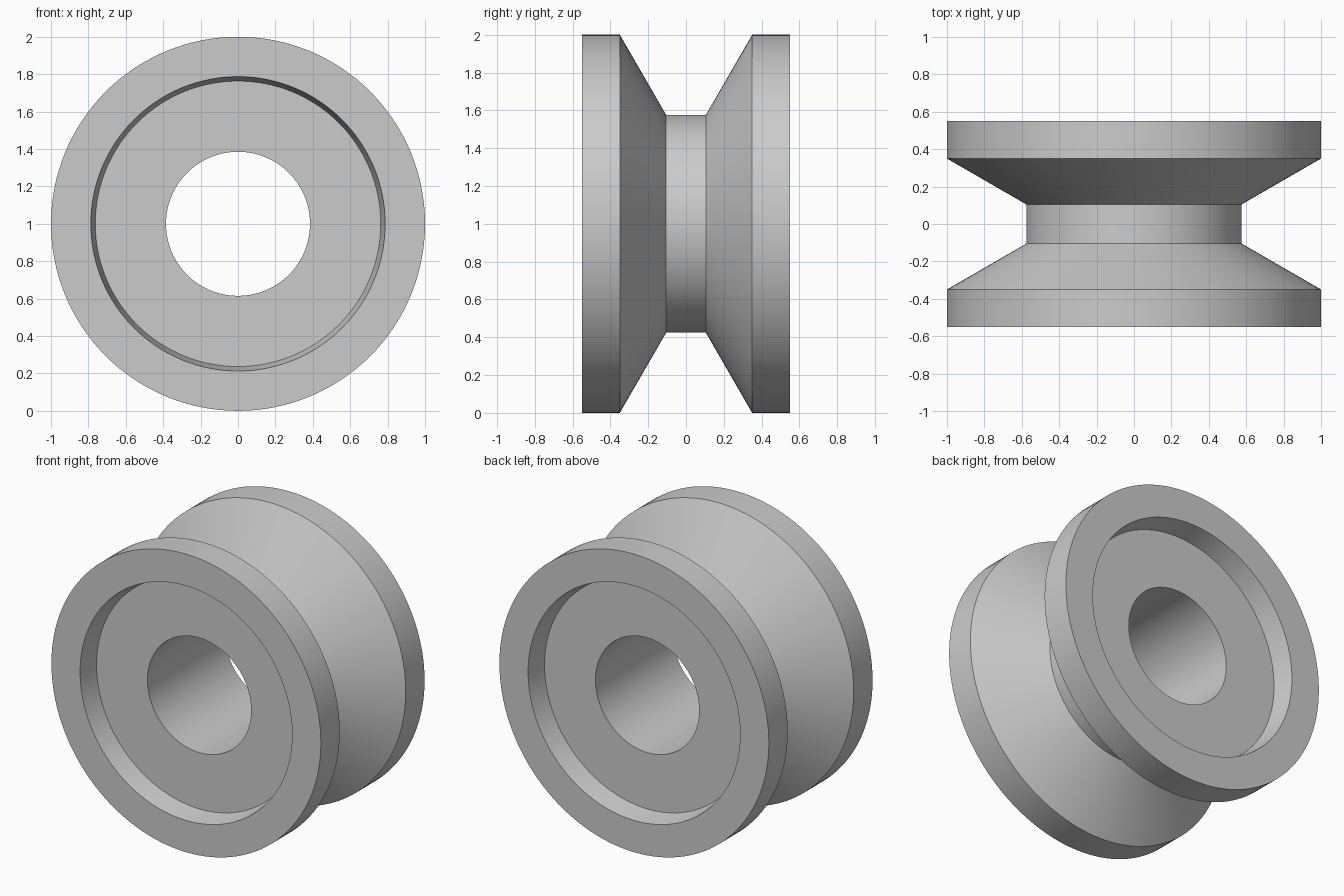
import bpy, bmesh
from math import radians, tau
from mathutils import Vector

if "Cube" in bpy.data.objects:
    bpy.data.objects.remove(bpy.data.objects["Cube"])

SEGMENTS = 128
AXIS_HEIGHT = 1.0

# Half section as (radius, distance from the middle plane), from waist to bore
half = [(0.576, 0.105), (1.0, 0.35), (1.0, 0.55),
        (0.787, 0.55), (0.763, 0.41), (0.385, 0.41)]
# Mirror it for the other flange to close the section
profile = half + [(r, -y) for r, y in reversed(half)]

# Roller: revolve the closed section around the y axis
bm = bmesh.new()
verts = [bm.verts.new((r, y, AXIS_HEIGHT)) for r, y in profile]
edges = [bm.edges.new((verts[i - 1], verts[i])) for i in range(len(verts))]
bmesh.ops.spin(bm, geom=verts + edges, cent=Vector((0, 0, AXIS_HEIGHT)),
               axis=Vector((0, 1, 0)), angle=tau, steps=SEGMENTS)
bmesh.ops.remove_doubles(bm, verts=bm.verts, dist=1e-4)
bmesh.ops.recalc_face_normals(bm, faces=bm.faces)

mesh = bpy.data.meshes.new("grooved_roller")
bm.to_mesh(mesh)
bm.free()
roller = bpy.data.objects.new("grooved_roller", mesh)
bpy.context.collection.objects.link(roller)

# Smooth curved walls, crisp rims
bpy.context.view_layer.objects.active = roller
roller.select_set(True)
bpy.ops.object.shade_smooth_by_angle(angle=radians(25))
